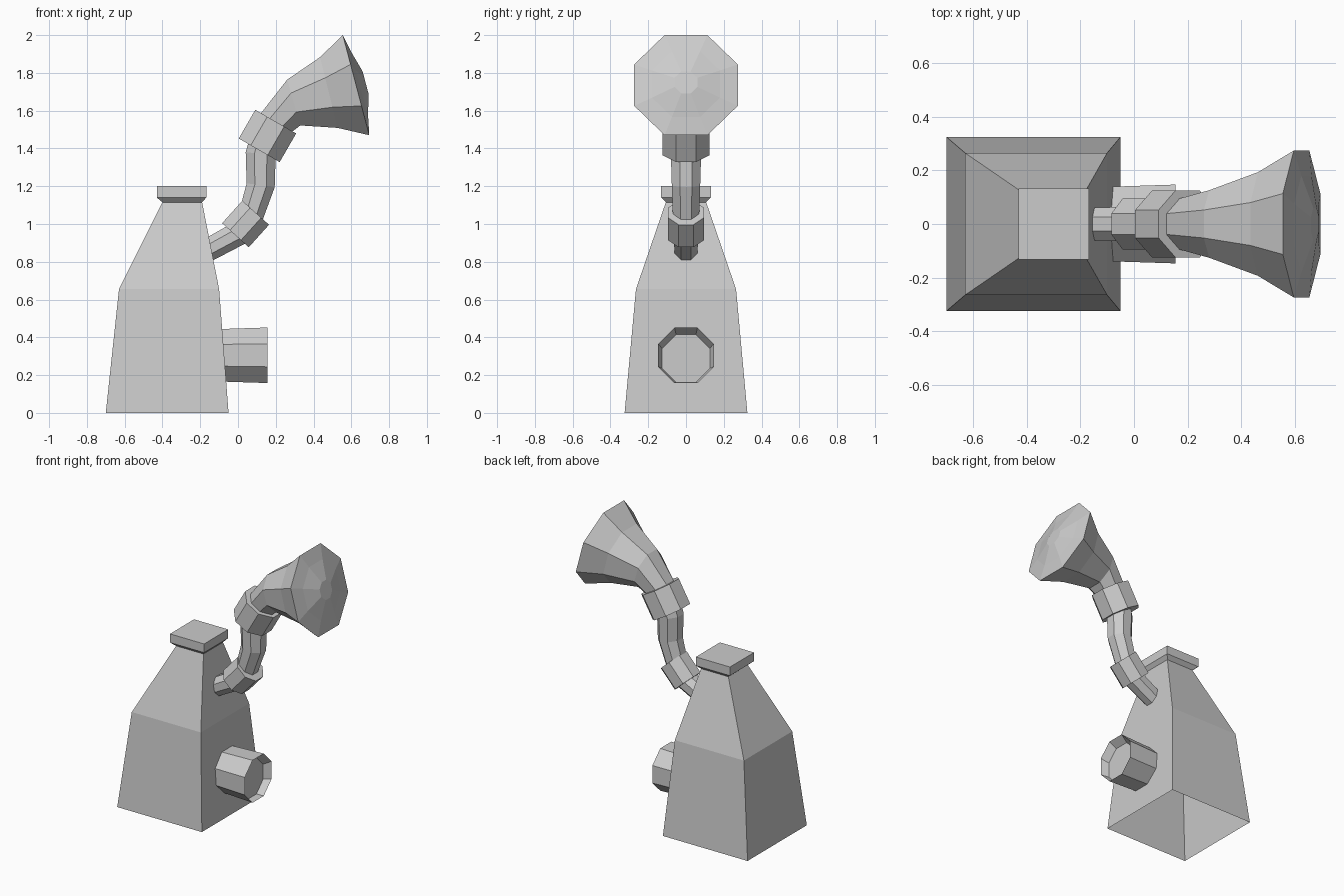
import bpy
import bmesh
from math import sin, cos, pi, radians
from mathutils import Vector

cube = bpy.data.objects.get("Cube")
if cube:
    bpy.data.objects.remove(cube, do_unlink=True)

grey = bpy.data.materials.new("plain_grey")
grey.use_nodes = True
shade = (0.6, 0.6, 0.6, 1)
grey.diffuse_color = shade
grey.node_tree.nodes["Principled BSDF"].inputs["Base Color"].default_value = shade


def skin(name, rings, start=False, end=False):
    """Join rings of points with quads, optionally closing either end."""
    bm = bmesh.new()
    loops = [[bm.verts.new(p) for p in ring] for ring in rings]
    for a, b in zip(loops, loops[1:]):
        n = len(a)
        for i in range(n):
            j = (i + 1) % n
            bm.faces.new((a[i], a[j], b[j], b[i]))
    if start:
        bm.faces.new(loops[0][::-1])
    if end:
        bm.faces.new(loops[-1])
    bmesh.ops.recalc_face_normals(bm, faces=bm.faces)
    mesh = bpy.data.meshes.new(name)
    bm.to_mesh(mesh)
    bm.free()
    mesh.materials.append(grey)
    obj = bpy.data.objects.new(name, mesh)
    bpy.context.collection.objects.link(obj)
    return obj


def rect(x0, x1, y, z):
    return [(x0, -y, z), (x1, -y, z), (x1, y, z), (x0, y, z)]


def octagon(x, z, tilt, flat):
    """Octagon facing along an axis in the xz plane, tilt degrees above +x."""
    a, r = radians(tilt), flat / cos(pi / 8)
    up, side = Vector((-sin(a), 0, cos(a))), Vector((0, 1, 0))
    angles = [pi / 8 + k * pi / 4 for k in range(8)]
    return [Vector((x, 0, z)) + r * (cos(t) * side + sin(t) * up) for t in angles]


def collar(name, x, z, tilt, flat, length):
    a, h = radians(tilt), length / 2
    rings = [octagon(x + s * h * cos(a), z + s * h * sin(a), tilt, flat) for s in (-1, 1)]
    return skin(name, rings, True, True)


# Tapered square housing, open underneath, and its flared lid
skin("housing", [rect(-0.70, -0.05, 0.325, 0),
                 rect(-0.63, -0.10, 0.265, 0.655),
                 rect(-0.40, -0.19, 0.107, 1.115)])
skin("lid", [rect(-0.40, -0.19, 0.107, 1.115),
             rect(-0.43, -0.168, 0.132, 1.14),
             rect(-0.43, -0.168, 0.132, 1.20)], end=True)

# Side knob with a shallow recess in its end
skin("knob", [octagon(-0.12, 0.305, 0, 0.138),
              octagon(0.155, 0.305, 0, 0.147),
              octagon(0.105, 0.288, 0, 0.126)], True, True)

# Bent pipe and its two collars
skin("lower_pipe", [octagon(-0.19, 0.845, 27, 0.06),
                    octagon(0.04, 0.97, 35, 0.065)], True, True)
collar("lower_collar", 0.04, 1.0, 48, 0.095, 0.16)
skin("upper_pipe", [octagon(0.06, 1.02, 55, 0.068),
                    octagon(0.12, 1.205, 82, 0.075),
                    octagon(0.12, 1.37, 82, 0.08),
                    octagon(0.15, 1.46, 60, 0.085)], True, True)
collar("upper_collar", 0.156, 1.466, 60, 0.125, 0.175)

# Flared horn with a gently domed face
skin("horn", [octagon(0.19, 1.525, 55, 0.092),
              octagon(0.295, 1.643, 16, 0.126),
              octagon(0.481, 1.696, 14, 0.193),
              octagon(0.625, 1.735, 14.8, 0.274),
              octagon(0.643, 1.741, 14.8, 0.18),
              octagon(0.675, 1.75, 14.8, 0.06)], True, True)
